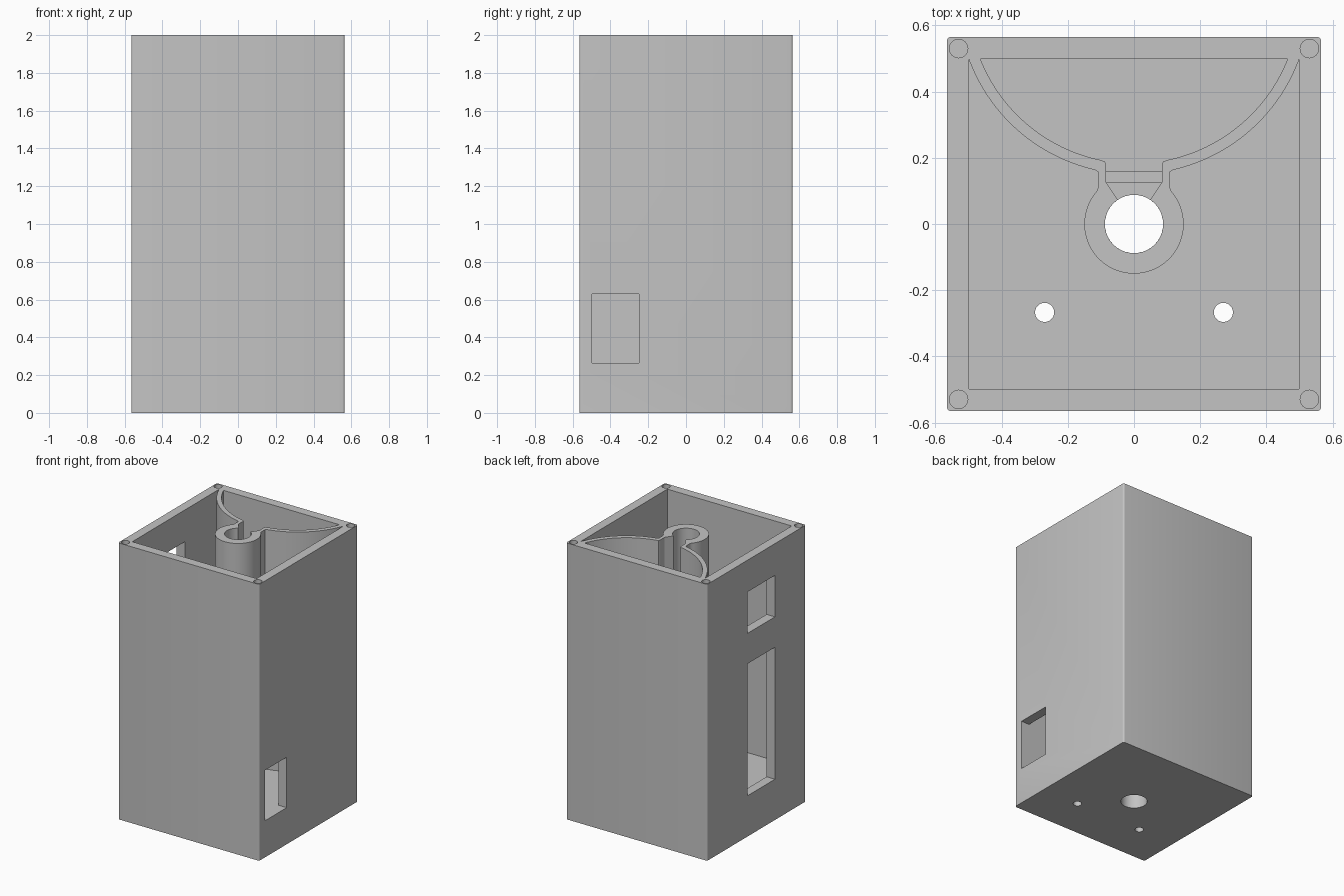
import bpy, bmesh, math

if "Cube" in bpy.data.objects:
    bpy.data.objects.remove(bpy.data.objects["Cube"], do_unlink=True)

HALF, INNER, TOP, FLOOR = 0.565, 0.498, 2.0, 0.265
BORE, POST = 0.088, 0.15

grey = bpy.data.materials.new("plain_grey")
grey.use_nodes = True
colour = (0.55, 0.55, 0.55, 1)
grey.diffuse_color = colour
grey.node_tree.nodes["Principled BSDF"].inputs["Base Color"].default_value = colour


def prism(name, outline, z0, z1):
    """Closed outline in plan, extruded from z0 to z1."""
    bm = bmesh.new()
    face = bm.faces.new([bm.verts.new((x, y, z0)) for x, y in outline])
    new = bmesh.ops.extrude_face_region(bm, geom=[face])["geom"]
    for v in new:
        if isinstance(v, bmesh.types.BMVert):
            v.co.z = z1
    bmesh.ops.recalc_face_normals(bm, faces=bm.faces)
    mesh = bpy.data.meshes.new(name)
    bm.to_mesh(mesh)
    bm.free()
    mesh.materials.append(grey)
    obj = bpy.data.objects.new(name, mesh)
    bpy.context.collection.objects.link(obj)
    return obj


def arc(cx, cy, r, a0, a1, n):
    angles = [math.radians(a0 + (a1 - a0) * i / n) for i in range(n + 1)]
    return [(cx + r * math.cos(a), cy + r * math.sin(a)) for a in angles]


def circle(cx, cy, r, n=40):
    return arc(cx, cy, r, 0, 360, n)[:-1]


def rect(x0, x1, y0, y1):
    return [(x0, y0), (x1, y0), (x1, y1), (x0, y1)]


def smooth(obj):
    bpy.ops.object.select_all(action="DESELECT")
    obj.select_set(True)
    bpy.context.view_layer.objects.active = obj
    bpy.ops.object.shade_smooth_by_angle()


# Outer housing with softly rounded upright corners
r = 0.012
c = HALF - r
outline = []
for i, (sx, sy) in enumerate([(1, 1), (-1, 1), (-1, -1), (1, -1)]):
    outline += arc(sx * c, sy * c, r, 90 * i, 90 * i + 90, 4)
housing = prism("housing", outline, 0, TOP)

# Cavity, windows and holes
cutters = [
    prism("cavity_cutter", rect(-INNER, INNER, -INNER, INNER), FLOOR, TOP + 0.1),
    prism("bore_cutter", circle(0, 0, BORE), -0.1, FLOOR + 0.1),
    prism("left_window_cutter", rect(0.45, 0.7, -INNER, -0.25), FLOOR, 0.63),
    prism("right_upper_window_cutter", rect(-0.7, -0.45, -0.21, 0.105), 1.47, 1.77),
    prism("right_lower_window_cutter", rect(-0.7, -0.45, -0.21, 0.105), 0.295, 1.25),
]
for sx in (-1, 1):
    cutters.append(prism("floor_hole_cutter", circle(sx * 0.27, -0.267, 0.029, 24),
                         -0.1, FLOOR + 0.1))
    for sy in (-1, 1):
        cutters.append(prism("screw_hole_cutter", circle(sx * 0.53, sy * 0.53, 0.028, 24),
                             TOP - 0.2, TOP + 0.1))

for cutter in cutters:
    mod = housing.modifiers.new(cutter.name, "BOOLEAN")
    mod.operation = "DIFFERENCE"
    mod.solver = "EXACT"
    mod.object = cutter
bpy.context.view_layer.update()
cut_mesh = bpy.data.meshes.new_from_object(
    housing.evaluated_get(bpy.context.evaluated_depsgraph_get()))
housing.modifiers.clear()
housing.data = cut_mesh
for cutter in cutters:
    bpy.data.objects.remove(cutter, do_unlink=True)
smooth(housing)


# Curved divider, neck and bored post in one mirrored outline
def angle_at(x, y, cy):
    return math.degrees(math.atan2(y - cy, x))


cy, r_in, r_out = 0.682, 0.499, 0.532
inner = arc(0, cy, r_in, angle_at(0.463, INNER, cy), angle_at(0.1, 0.193, cy), 20)
inner += [(0.088, 0.188), (0.084, 0.18), (0.084, 0.125)]
inner += arc(0, 0, BORE, 56, -90, 24)
outer = arc(0, 0, POST, -90, 42, 24)
outer += [(0.108, 0.112), (0.108, 0.157)]
outer += arc(0, cy, r_out, angle_at(0.118, 0.16, cy), angle_at(0.497, 0.49, cy), 20)
outer += [(INNER, INNER)]

# One loop: up the right side's outer edge and back along its bore, then the left
right_outer = outer[1:]
left_outer = [(-x, y) for x, y in reversed(right_outer)]
right_inner = inner
left_inner = [(-x, y) for x, y in reversed(inner[:-1])]
divider = prism("divider_and_post",
                [outer[0]] + right_outer + right_inner + left_inner + left_outer,
                FLOOR, TOP)
smooth(divider)

# Low sill across the neck
prism("neck_sill", rect(-0.084, 0.084, 0.125, 0.16), FLOOR, 0.5)
